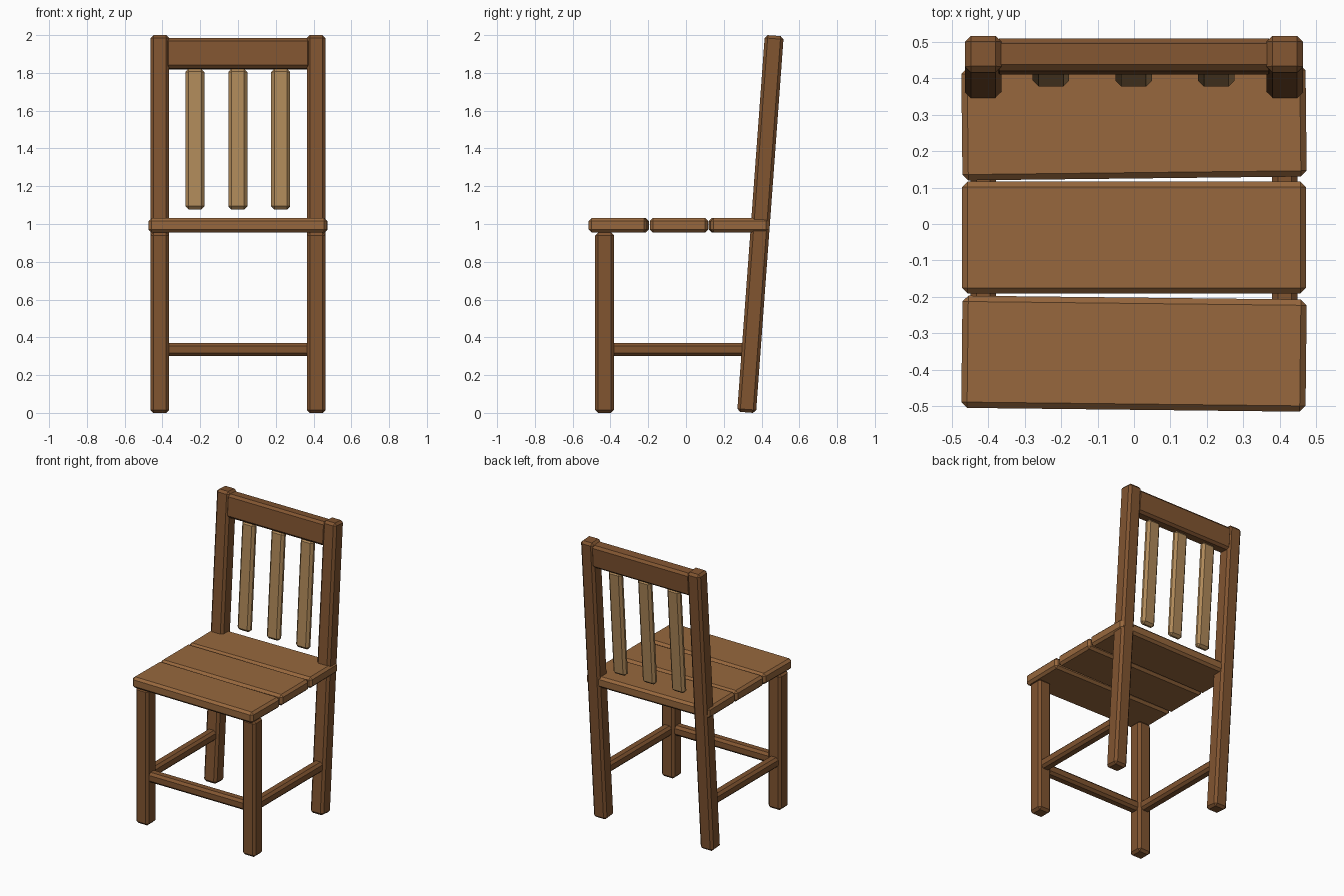
import bpy, bmesh
from math import radians, sin, cos
from mathutils import Matrix

if "Cube" in bpy.data.objects:
    bpy.data.objects.remove(bpy.data.objects["Cube"])


def material(name, rgb):
    m = bpy.data.materials.new(name)
    m.diffuse_color = (*rgb, 1)
    m.use_nodes = True
    m.node_tree.nodes["Principled BSDF"].inputs["Base Color"].default_value = m.diffuse_color
    return m


FRAME = material("frame_wood", (0.22, 0.09, 0.03))
SEAT = material("seat_wood", (0.31, 0.137, 0.047))
SLAT = material("slat_wood", (0.43, 0.25, 0.10))
LEAN = radians(4.2)


def plank(name, size, loc, mat, rx=0.0, rz=0.0, chamfer=0.016):
    """Box with single-segment chamfered edges."""
    bm = bmesh.new()
    bmesh.ops.create_cube(bm, size=1)
    bmesh.ops.scale(bm, vec=size, verts=bm.verts)
    bmesh.ops.bevel(bm, geom=bm.edges[:], offset=chamfer, segments=1,
                    profile=0.5, affect='EDGES')
    bm.transform(Matrix.Rotation(rz, 4, 'Z') @ Matrix.Rotation(rx, 4, 'X'))
    me = bpy.data.meshes.new(name)
    bm.to_mesh(me)
    bm.free()
    me.materials.append(mat)
    ob = bpy.data.objects.new(name, me)
    ob.location = loc
    bpy.context.collection.objects.link(ob)
    return ob


def back_y(z):
    """Centre of the leaning back at height z."""
    return 0.394 + (z - 1.0) * sin(LEAN) / cos(LEAN)


# legs and side stretchers
for side, s in (("left", -1), ("right", 1)):
    plank(f"front_leg_{side}", (0.1, 0.1, 0.955), (s * 0.414, -0.431, 0.4775), FRAME)
    plank(f"back_leg_{side}", (0.1, 0.1, 2.0), (s * 0.414, 0.394, 1.0), FRAME, rx=-LEAN)
    plank(f"side_stretcher_{side}", (0.07, 0.77, 0.07), (s * 0.414, -0.045, 0.336), FRAME)

# front stretcher
plank("front_stretcher", (0.81, 0.07, 0.07), (0, -0.431, 0.336), FRAME)

# seat boards, outer two slightly skewed
for name, y, turn in (("front", -0.356, -0.65), ("middle", -0.037, 0), ("back", 0.279, 0.65)):
    plank(f"seat_board_{name}", (0.945, 0.308, 0.077), (0, y, 0.993), SEAT, rz=radians(turn))

# top rail
plank("top_rail", (0.77, 0.09, 0.162), (0, back_y(1.902), 1.902), FRAME, rx=-LEAN)

# back slats
for i, x in enumerate((-0.228, -0.001, 0.226)):
    plank(f"back_slat_{i + 1}", (0.1, 0.047, 0.745), (x, back_y(1.449), 1.449), SLAT, rx=-LEAN)
